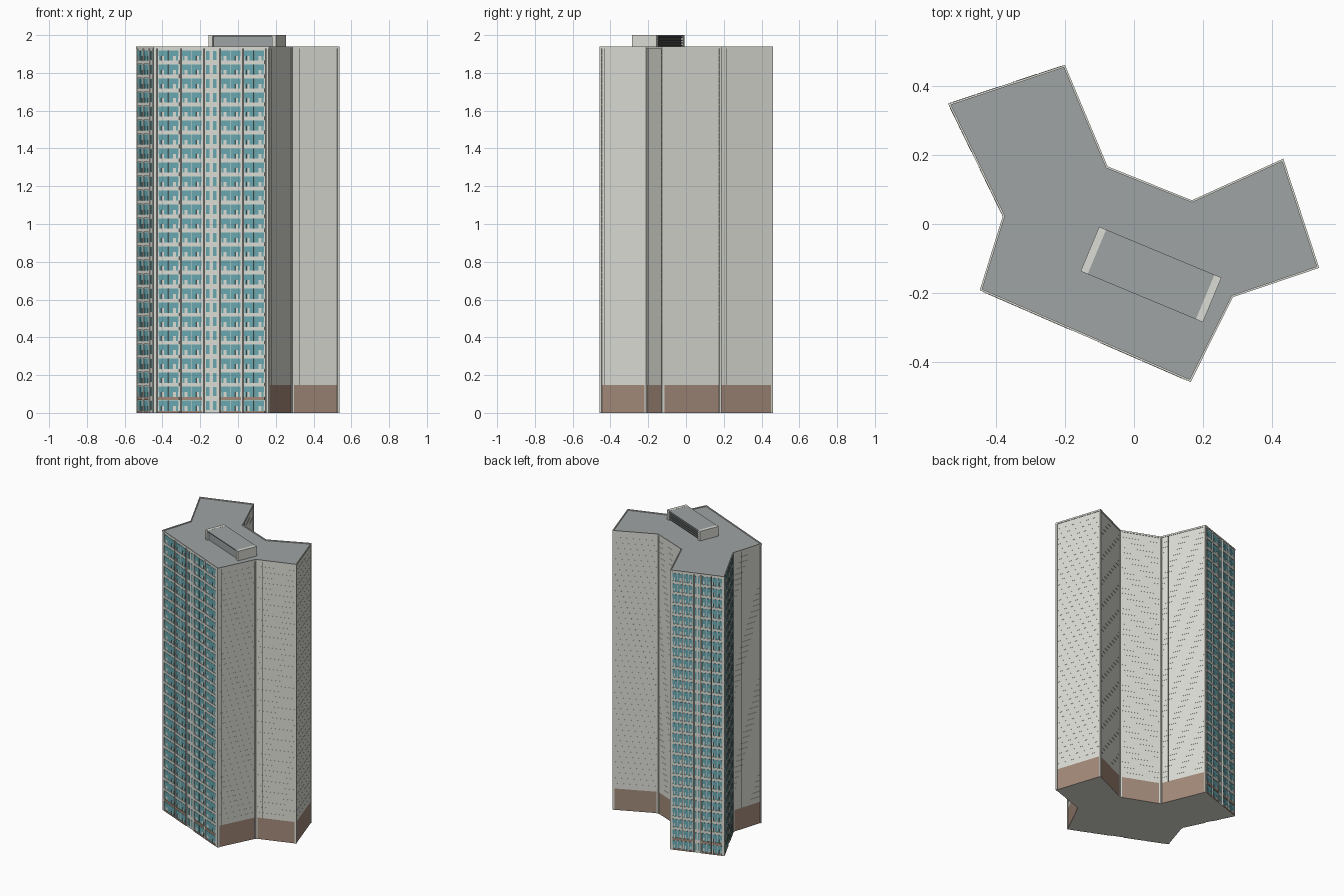
import bpy, bmesh, math
from mathutils import Vector

if "Cube" in bpy.data.objects:
    bpy.data.objects.remove(bpy.data.objects["Cube"])


def material(name, rgb):
    m = bpy.data.materials.new(name)
    m.diffuse_color = (*rgb, 1)
    m.use_nodes = True
    m.node_tree.nodes["Principled BSDF"].inputs["Base Color"].default_value = m.diffuse_color
    return m


WALL = material("pale_concrete", (0.72, 0.72, 0.67))
ROOF = material("roof_grey", (0.345, 0.372, 0.372))
BROWN = material("brown_cladding", (0.365, 0.255, 0.195))
GLASS = material("teal_glass", (0.14, 0.40, 0.44))
DARK = material("dark_joint", (0.07, 0.07, 0.068))

TOP, RELIEF, FLOORS = 1.928, 0.004, 26
PITCH = TOP / FLOORS
BASE = 2 * PITCH

# Footprint corners, clockwise from the back left wing
PLAN = [Vector(p) for p in [
    (-0.541, 0.35), (-0.20, 0.463), (-0.076, 0.168), (0.168, 0.07), (0.434, 0.191),
    (0.539, -0.128), (0.288, -0.213), (0.165, -0.460), (-0.449, -0.193), (-0.382, 0.023)]]
GLAZED = {0: "back", 7: "front", 9: "left"}      # walls with windows
JOINTS = {1: [0.83], 5: [0.83], 6: [0.9], 8: [0.7]}


def wall_frame(pts, i):
    """Start point, direction, outward normal and length of a wall."""
    a, b = pts[i], pts[(i + 1) % len(pts)]
    d = (b - a).normalized()
    return a, d, Vector((-d.y, d.x)), (b - a).length


def inset(pts, w):
    out = []
    for i, p in enumerate(pts):
        n0, n1 = wall_frame(pts, i - 1 if i else len(pts) - 1)[2], wall_frame(pts, i)[2]
        out.append(p - (n0 + n1) * (w / (1 + n0.dot(n1))))
    return out


def finish(bm, name, mats):
    bmesh.ops.recalc_face_normals(bm, faces=bm.faces)
    me = bpy.data.meshes.new(name)
    bm.to_mesh(me)
    bm.free()
    for m in mats:
        me.materials.append(m)
    ob = bpy.data.objects.new(name, me)
    bpy.context.collection.objects.link(ob)
    return ob


def box(bm, frame, u0, u1, d0, d1, z0, z1, mat=0):
    """Box set along a wall: u along it, d outward from it."""
    a, d, n, _ = frame
    v = []
    for z in (z0, z1):
        for u, o in ((u0, d0), (u1, d0), (u1, d1), (u0, d1)):
            q = a + d * u + n * o
            v.append(bm.verts.new((q.x, q.y, z)))
    for f in ((0, 1, 2, 3), (4, 5, 6, 7), (0, 1, 5, 4), (1, 2, 6, 5), (2, 3, 7, 6), (3, 0, 4, 7)):
        bm.faces.new([v[k] for k in f]).material_index = mat


def ring(bm, pts, z):
    return [bm.verts.new((p.x, p.y, z)) for p in pts]


def bridge(bm, r0, r1, mat=0):
    n = len(r0)
    for i in range(n):
        bm.faces.new((r0[i], r0[(i + 1) % n], r1[(i + 1) % n], r1[i])).material_index = mat


# Tower body with brown base and grey roof
core = inset(PLAN, RELIEF)
bm = bmesh.new()
r0, r1, r2 = (ring(bm, core, z) for z in (0, BASE, TOP + 0.005))
bridge(bm, r0, r1, 1)
bridge(bm, r1, r2, 0)
for f in bm.faces:                                # glazed walls stay pale down to the ground
    for i in GLAZED:
        a, d, n, length = wall_frame(core, i)
        c = f.calc_center_median()
        if (c.xy - (a + d * length / 2)).length < 0.01:
            f.material_index = 0
bm.faces.new(r0).material_index = 0
bm.faces.new(r2).material_index = 2
finish(bm, "tower_body", [WALL, BROWN, ROOF])

# Parapet rim
bm = bmesh.new()
outer, inner = inset(PLAN, 0.001), inset(PLAN, 0.007)
rings = [ring(bm, p, z) for p, z in ((outer, TOP), (outer, TOP + 0.011), (inner, TOP + 0.011), (inner, TOP))]
for k in range(4):
    bridge(bm, rings[k], rings[(k + 1) % 4])
finish(bm, "parapet", [WALL])

# Pale corner strips, dark wall joints and fine floor ribs
trim, bands = bmesh.new(), bmesh.new()
for i in range(len(core)):
    fr = wall_frame(core, i)
    L = fr[3]
    for u in (0, L - 0.010):
        box(trim, fr, u, u + 0.010, 0, 0.003, 0, TOP, 0)
    for t in JOINTS.get(i, []):
        box(trim, fr, t * L - 0.0015, t * L + 0.0015, 0, 0.0015, BASE, TOP, 1)
    if i not in GLAZED:
        for k in range(5, 2 * FLOORS):
            z = k * PITCH / 2
            box(bands, fr, 0.010, L - 0.010, 0, 0.0006, z - 0.0005, z + 0.0005)
finish(trim, "corner_strips_and_joints", [WALL, DARK])
finish(bands, "floor_ribs", [WALL])


def window_wall(i, name):
    fr = wall_frame(core, i)
    L = fr[3]
    glass, slabs = bmesh.new(), bmesh.new()
    bays = [(0.035, 0.22), (0.24, 0.42), (0.58, 0.76), (0.78, 0.965)]
    # Dark vertical gaps with pale piers beside them
    for t in (0.022, 0.23, 0.43, 0.57, 0.77, 0.978):
        c = t * L
        box(slabs, fr, c - 0.002, c + 0.002, 0, 0.002, 0, TOP, 2)
        for s in (-1, 1):
            m = c + s * 0.0036
            box(slabs, fr, m - 0.0016, m + 0.0016, 0, RELIEF, 0, TOP, 0)
    for k in range(FLOORS):
        z = k * PITCH
        for t0, t1 in bays:
            u0, u1 = t0 * L, t1 * L
            w = u1 - u0
            # Balcony front below the windows
            box(slabs, fr, u0, u1, 0, RELIEF, max(0, z - 0.006), z + 0.011, 1 if k < 2 else 0)
            # Upper glazing, with a pale post in the middle
            for s0, s1 in ((0.03, 0.48), (0.52, 0.97)):
                box(glass, fr, u0 + s0 * w, u0 + s1 * w, 0, 0.002, z + 0.036, z + 0.065)
            # Door-height glazing under it
            for s0, s1 in ((0.06, 0.15), (0.29, 0.48), (0.52, 0.71), (0.85, 0.94)):
                box(glass, fr, u0 + s0 * w, u0 + s1 * w, 0, 0.002, z + 0.011, z + 0.036)
        # Paired stair windows in the middle strip
        for t0, t1 in ((0.455, 0.485), (0.515, 0.545)):
            box(glass, fr, t0 * L, t1 * L, 0, 0.002, z + 0.014, z + 0.062)
    finish(glass, name + "_windows", [GLASS])
    finish(slabs, name + "_balconies_and_piers", [WALL, BROWN, DARK])


for idx, wall_name in GLAZED.items():
    window_wall(idx, wall_name)

# Rooftop plant room: end walls, roof slab, recessed core and louvres
start, end = Vector((-0.155, -0.137)), Vector((0.200, -0.285))
d = (end - start).normalized()
plant = (start, d, Vector((-d.y, d.x)), (end - start).length)
# Side vector points to the back, so depth runs from the front face backwards
L, W = plant[3], 0.14
bm = bmesh.new()
for u in (0, L - 0.022):
    box(bm, plant, u, u + 0.022, 0, W, TOP, 2.0, 0)
box(bm, plant, 0.022, L - 0.022, 0, W, 1.993, 1.9995, 1)
box(bm, plant, 0.022, L - 0.022, 0.012, W - 0.012, TOP, 1.993, 1)
finish(bm, "plant_room", [WALL, ROOF])
bm = bmesh.new()
box(bm, plant, 0.022, L - 0.022, W - 0.012, W - 0.010, TOP + 0.005, 1.993)
for k in range(4):
    z = TOP + 0.014 + k * 0.014
    box(bm, plant, 0.022, L - 0.022, W - 0.010, W - 0.003, z, z + 0.005, 1)
finish(bm, "plant_room_louvres", [DARK, ROOF])
